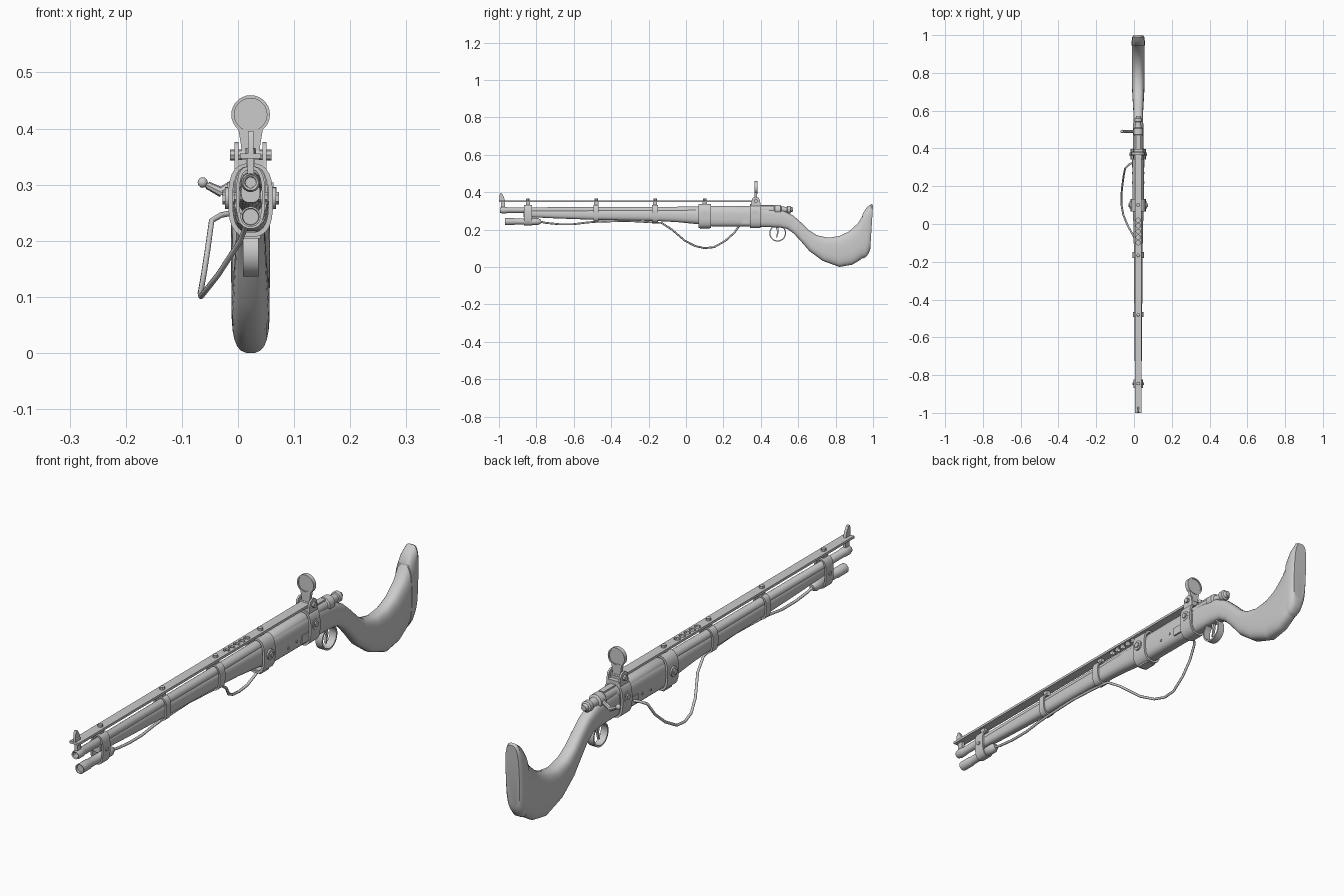
import bpy, bmesh, math
from mathutils import Vector, Matrix

if "Cube" in bpy.data.objects:
    bpy.data.objects.remove(bpy.data.objects["Cube"])

CX = 0.0225  # centre plane of the gun


def finish(name, bm):
    bmesh.ops.recalc_face_normals(bm, faces=bm.faces)
    me = bpy.data.meshes.new(name)
    bm.to_mesh(me)
    bm.free()
    ob = bpy.data.objects.new(name, me)
    bpy.context.collection.objects.link(ob)
    return ob


def loft(name, secs, n=20, e=2.6, closed=False):
    """Skin superellipse sections: (y top, z top, y bottom, z bottom, half width)."""
    bm = bmesh.new()
    rings = []
    for yt, zt, yb, zb, hw in secs:
        ring = []
        for i in range(n):
            a = 2 * math.pi * (i + 0.5) / n
            c, s = math.cos(a), math.sin(a)
            u = math.copysign(abs(c) ** (2 / e), c)
            v = math.copysign(abs(s) ** (2 / e), s)
            ring.append(bm.verts.new((CX + u * hw, (yt + yb + v * (yt - yb)) / 2,
                                      (zt + zb + v * (zt - zb)) / 2)))
        rings.append(ring)
    pairs = list(zip(rings, rings[1:]))
    if closed:
        pairs.append((rings[-1], rings[0]))
    for a, b in pairs:
        for i in range(n):
            j = (i + 1) % n
            bm.faces.new((a[i], a[j], b[j], b[i]))
    if not closed:
        bm.faces.new(rings[0])
        bm.faces.new(rings[-1])
    return finish(name, bm)


def turned(name, z, prof, n=20):
    return loft(name, [(y, z + r, y, z - r, r) for y, r in prof], n, 2)


def hoop(name, y, w, z0, z1, hw, t=0.006, e=2.8):
    a, b = y - w / 2, y + w / 2
    return loft(name, [(a, z1, a, z0, hw), (b, z1, b, z0, hw),
                       (b, z1 - t, b, z0 + t, hw - t), (a, z1 - t, a, z0 + t, hw - t)],
                24, e, True)


def rod(name, p, q, r, r2=None, n=12):
    p, q = Vector(p), Vector(q)
    d = q - p
    m = Matrix.Translation((p + q) / 2) @ d.to_track_quat('Z', 'Y').to_matrix().to_4x4()
    bm = bmesh.new()
    bmesh.ops.create_cone(bm, cap_ends=True, segments=n, radius1=r,
                          radius2=r if r2 is None else r2, depth=d.length, matrix=m)
    return finish(name, bm)


def box(name, c, size):
    bm = bmesh.new()
    bmesh.ops.create_cube(bm, size=1, matrix=Matrix.Translation(c) @ Matrix.Diagonal((*size, 1)))
    return finish(name, bm)


def prism(name, pts, axis, lo, hi):
    bm = bmesh.new()
    mk = (lambda p, d: (d, p[0], p[1])) if axis == 'x' else (lambda p, d: (p[0], d, p[1]))
    f = bm.faces.new([bm.verts.new(mk(p, lo)) for p in pts])
    g = bmesh.ops.extrude_face_region(bm, geom=[f])['geom']
    d = (hi - lo, 0, 0) if axis == 'x' else (0, hi - lo, 0)
    bmesh.ops.translate(bm, vec=d, verts=[v for v in g if isinstance(v, bmesh.types.BMVert)])
    return finish(name, bm)


def wire(name, pts, r):
    cu = bpy.data.curves.new(name, 'CURVE')
    cu.dimensions = '3D'
    cu.bevel_depth, cu.bevel_resolution, cu.use_fill_caps = r, 2, True
    sp = cu.splines.new('POLY')
    sp.points.add(len(pts) - 1)
    for k, p in zip(sp.points, pts):
        k.co = (*p, 1)
    bpy.context.collection.objects.link(bpy.data.objects.new(name, cu))


# Barrel, breech and under-barrel tube
turned('barrel', 0.304, [(-0.9, 0.009), (-0.992, 0.010), (-0.995, 0.014), (-0.985, 0.017),
                         (-0.96, 0.017), (-0.955, 0.015), (-0.1, 0.018), (0.14, 0.02)])
turned('breech', 0.302, [(0.12, 0.021), (0.13, 0.025), (0.4, 0.025), (0.41, 0.022)])
turned('under_tube', 0.243, [(-0.96, 0.014), (-0.968, 0.015), (-0.968, 0.018), (-0.92, 0.018),
                             (-0.915, 0.016), (-0.83, 0.016), (-0.825, 0.018), (-0.79, 0.018),
                             (-0.775, 0.01)])

# Wooden fore-end, receiver and butt stock
loft('fore_end', [(y, t, y, b, w) for y, t, b, w in (
    (-0.87, 0.305, 0.268, 0.017), (-0.7, 0.307, 0.26, 0.019), (-0.48, 0.308, 0.252, 0.021),
    (-0.165, 0.308, 0.246, 0.023), (-0.05, 0.31, 0.24, 0.025), (0.1, 0.312, 0.225, 0.029))])
loft('receiver', [(y, t, y, b, w) for y, t, b, w in (
    (0.08, 0.315, 0.226, 0.029), (0.14, 0.318, 0.217, 0.031), (0.3, 0.318, 0.217, 0.031),
    (0.4, 0.318, 0.215, 0.03))], e=3.2)
loft('butt_stock', [
    (0.36, 0.318, 0.36, 0.215, 0.029), (0.45, 0.314, 0.44, 0.213, 0.028),
    (0.52, 0.302, 0.5, 0.211, 0.027), (0.575, 0.274, 0.54, 0.204, 0.026),
    (0.62, 0.234, 0.575, 0.18, 0.026), (0.66, 0.195, 0.612, 0.14, 0.028),
    (0.70, 0.17, 0.66, 0.085, 0.031), (0.76, 0.157, 0.73, 0.033, 0.034),
    (0.82, 0.166, 0.82, 0.0, 0.034), (0.87, 0.19, 0.89, 0.012, 0.034),
    (0.92, 0.235, 0.935, 0.04, 0.034), (0.95, 0.285, 0.95, 0.055, 0.034)], 24, 2.9)
loft('butt_plate', [(0.945, 0.285, 0.945, 0.045, 0.035), (0.965, 0.318, 0.962, 0.052, 0.035),
                    (0.99, 0.337, 0.978, 0.075, 0.034), (1.0, 0.332, 0.985, 0.095, 0.028)], 24, 3.2)

# Hoops binding barrel and fore-end, with rail posts and rail screws
for i, (y, w, z0, z1, hw) in enumerate((
        (-0.845, 0.044, 0.222, 0.333, 0.026), (-0.48, 0.027, 0.243, 0.332, 0.028),
        (-0.165, 0.032, 0.238, 0.333, 0.030), (0.1, 0.065, 0.207, 0.338, 0.040),
        (0.37, 0.056, 0.207, 0.338, 0.040))):
    hoop('band_%d' % i, y, w, z0, z1, hw, 0.008 if i > 2 else 0.006)
    box('rail_post_%d' % i, (CX, y, 0.339), (0.016, 0.022, 0.02))
    if i < 4:
        rod('rail_screw_%d' % i, (CX, y, 0.35), (CX, y, 0.365), 0.01, 0.009, 8)
    if i in (0, 3, 4):
        z, h = {0: (0.278, 0.030), 3: (0.276, 0.0505), 4: (0.285, 0.046)}[i]
        for s in (-1, 1):
            rod('band_washer', (CX + s * (hw - 0.008), y, z), (CX + s * (h - 0.005), y, z), 0.019 if i else 0.013, n=16)
            rod('band_bolt', (CX, y, z), (CX + s * h, y, z), 0.011 if i else 0.008, n=6)
    if i == 3:
        box('band_clamp', (CX, y, 0.21), (0.036, 0.05, 0.012))

# Perforated top rail
rail = box('top_rail', (CX, -0.3075, 0.3515), (0.037, 1.385, 0.009))
for k in range(5):
    cut = rod('cutter', (CX, 0.02 - 0.03 * k, 0.33), (CX, 0.02 - 0.03 * k, 0.37), 0.012, n=8)
    mod = rail.modifiers.new('hole', 'BOOLEAN')
    mod.operation, mod.object, mod.solver = 'DIFFERENCE', cut, 'EXACT'
    bpy.context.view_layer.objects.active = rail
    bpy.ops.object.modifier_apply(modifier='hole')
    bpy.data.objects.remove(cut)

# Front sight
prism('front_sight', [(-0.998, 0.354), (-0.998, 0.385), (-0.992, 0.396), (-0.985, 0.394),
                      (-0.974, 0.375), (-0.968, 0.354)], 'x', CX - 0.005, CX + 0.005)
box('front_rail_post', (CX, -0.978, 0.334), (0.012, 0.022, 0.03))

# Folding disc rear sight with its hinge
RY = 0.373
turned_disc = rod('sight_disc', (CX, RY - 0.005, 0.425), (CX, RY + 0.005, 0.425), 0.030, n=28)
bm = bmesh.new()
rims = [[bm.verts.new((CX + r * math.cos(k * math.pi / 14), RY + d, 0.425 + r * math.sin(k * math.pi / 14)))
         for k in range(28)] for r, d in ((0.0345, -0.008), (0.0345, 0.008), (0.029, 0.008), (0.029, -0.008))]
for a in range(4):
    for k in range(28):
        p, q, j = rims[a], rims[(a + 1) % 4], (k + 1) % 28
        bm.faces.new((p[k], p[j], q[j], q[k]))
finish('sight_rim', bm)
prism('sight_stem', [(CX - 0.015, 0.345), (CX + 0.015, 0.345), (CX + 0.017, 0.37), (CX + 0.022, 0.4),
                     (CX - 0.022, 0.4), (CX - 0.017, 0.37)], 'y', RY - 0.006, RY + 0.006)
ear = [(RY - 0.027, 0.325), (RY + 0.027, 0.325)] + [
    (RY + 0.022 * math.cos(t * math.pi / 8), 0.354 + 0.022 * math.sin(t * math.pi / 8)) for t in range(9)]
for s in (-1, 1):
    x = CX + s * 0.025
    prism('sight_ear', ear, 'x', x - 0.0035, x + 0.0035)
    rod('hinge_bolt', (CX, RY, 0.353), (CX + s * 0.037, RY, 0.353), 0.010, n=8)
box('sight_base', (CX, RY, 0.338), (0.05, 0.05, 0.014))

# Bolt and its handle
turned('bolt_body', 0.307, [(0.38, 0.022), (0.47, 0.022), (0.475, 0.026), (0.505, 0.026), (0.51, 0.018),
                            (0.53, 0.015), (0.54, 0.015), (0.542, 0.02), (0.558, 0.02),
                            (0.562, 0.014), (0.573, 0.01)])
box('bolt_block', (CX, 0.435, 0.324), (0.022, 0.07, 0.016))
rod('bolt_arm', (0.01, 0.49, 0.312), (-0.032, 0.49, 0.287), 0.008, n=8)
rod('bolt_lever', (-0.028, 0.49, 0.286), (-0.054, 0.49, 0.299), 0.009, 0.007, 8)
rod('bolt_neck', (-0.05, 0.49, 0.297), (-0.066, 0.49, 0.304), 0.005, n=8)
bm = bmesh.new()
bmesh.ops.create_uvsphere(bm, u_segments=10, v_segments=6, radius=0.0095,
                          matrix=Matrix.Translation((-0.063, 0.49, 0.304)))
finish('bolt_knob', bm)

# Trigger guard and trigger
GY, GZ = 0.49, 0.181
arc = [(math.cos(k * math.pi / 12), math.sin(k * math.pi / 12)) for k in range(-16, 5)]
arc = [(math.cos(math.pi * (-1.28 + 1.56 * k / 20)), math.sin(math.pi * (-1.28 + 1.56 * k / 20))) for k in range(21)]
bm = bmesh.new()
prev = None
for c, s in arc:
    cur = [bm.verts.new((CX + x, GY + r * c, GZ + r * s))
           for x, r in ((-0.014, 0.045), (0.014, 0.045), (0.014, 0.039), (-0.014, 0.039))]
    if prev:
        for k in range(4):
            bm.faces.new((prev[k], prev[(k + 1) % 4], cur[(k + 1) % 4], cur[k]))
    else:
        bm.faces.new(cur)
    prev = cur
bm.faces.new(prev)
finish('trigger_guard', bm)
prism('trigger', [(0.478, 0.22), (0.494, 0.22), (0.496, 0.19), (0.487, 0.158), (0.482, 0.159), (0.487, 0.188)],
      'x', CX - 0.004, CX + 0.004)

# Side plates and receiver pins
for s in (-1, 1):
    box('side_plate', (CX + s * 0.031, 0.318, 0.25), (0.006, 0.04, 0.032))
    for y, z in ((0.27, 0.255), (0.22, 0.25)):
        rod('receiver_pin', (CX, y, z), (CX + s * 0.0335, y, z), 0.005, n=8)

# Cable from the under tube to the receiver
wire('front_cable', [(CX, -0.78, 0.243), (CX, -0.75, 0.236), (CX, -0.68, 0.229), (CX, -0.6, 0.229),
                     (CX, -0.53, 0.238), (CX, -0.48, 0.242), (CX, -0.32, 0.247), (CX, -0.165, 0.238)], 0.005)
wire('hanging_cable', [(CX, -0.165, 0.238), (0.018, -0.13, 0.236), (0.004, -0.075, 0.2), (-0.035, -0.005, 0.14),
                       (-0.057, 0.05, 0.112), (-0.066, 0.1, 0.101), (-0.067, 0.15, 0.106),
                       (-0.061, 0.21, 0.14), (-0.054, 0.26, 0.185), (-0.047, 0.295, 0.236),
                       (-0.03, 0.312, 0.246), (-0.008, 0.325, 0.25)], 0.005)

# Smooth shading with crisp edges
for ob in bpy.data.objects:
    ob.select_set(ob.type == 'MESH')
bpy.context.view_layer.objects.active = rail
bpy.ops.object.shade_smooth_by_angle(angle=math.radians(35))
